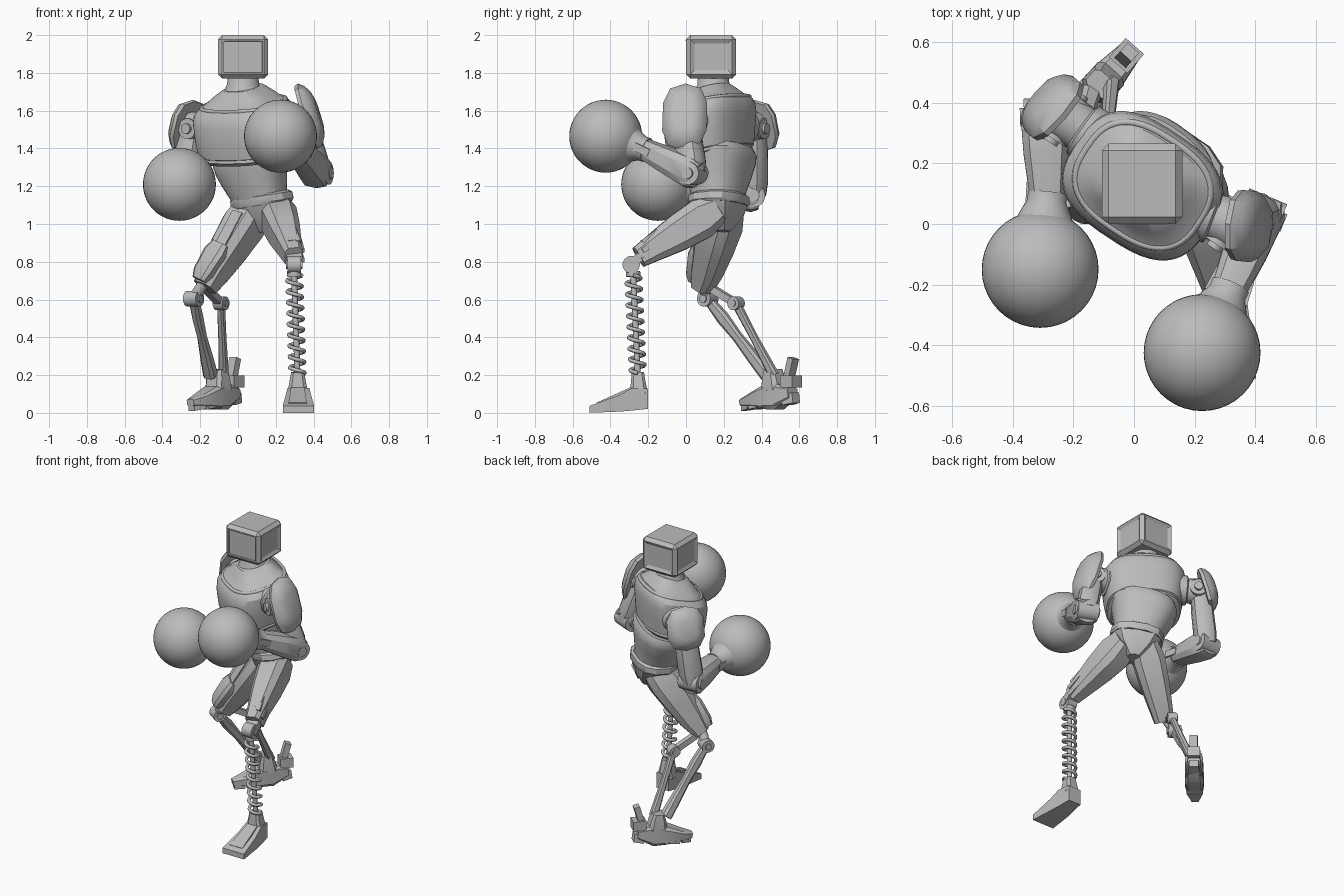
import bpy, bmesh, math
from mathutils import Vector

if "Cube" in bpy.data.objects:
    bpy.data.objects.remove(bpy.data.objects["Cube"], do_unlink=True)

grey = bpy.data.materials.new("plain_grey")
grey.use_nodes = True
grey.diffuse_color = (0.5, 0.5, 0.5, 1)
grey.node_tree.nodes["Principled BSDF"].inputs["Base Color"].default_value = (0.5, 0.5, 0.5, 1)


def finish(name, bm, angle=32):
    bmesh.ops.recalc_face_normals(bm, faces=bm.faces)
    mesh = bpy.data.meshes.new(name)
    bm.to_mesh(mesh)
    bm.free()
    mesh.materials.append(grey)
    mesh.shade_smooth()
    mesh.set_sharp_from_angle(angle=math.radians(angle))
    bpy.context.collection.objects.link(bpy.data.objects.new(name, mesh))


def loft(name, start, end, stations, n=8, power=4, side=(1, 0, 0)):
    """Stations: (t, half width, half depth, offset width, offset depth)."""
    a, b = Vector(start), Vector(end)
    w = (b - a).normalized()
    u = Vector(side)
    u = (u - w * u.dot(w)).normalized()
    v = w.cross(u)
    bm = bmesh.new()
    rings = []
    for st in stations:
        t, hw, hd, ou, ov = (tuple(st) + (0, 0))[:5]
        ring = []
        for i in range(n):
            ang = 2 * math.pi * (i + 0.5) / n
            c, s = math.cos(ang), math.sin(ang)
            x = math.copysign(abs(c) ** (2 / power), c) * hw + ou
            y = math.copysign(abs(s) ** (2 / power), s) * hd + ov
            ring.append(bm.verts.new(a + (b - a) * t + u * x + v * y))
        rings.append(ring)
    for lo, hi in zip(rings, rings[1:]):
        for i in range(n):
            j = (i + 1) % n
            bm.faces.new((lo[i], lo[j], hi[j], hi[i]))
    bm.faces.new(rings[0])
    bm.faces.new(rings[-1])
    finish(name, bm)


def box(name, start, end, hw, hd, side=(1, 0, 0)):
    loft(name, start, end, [(0, hw, hd), (1, hw, hd)], 4, 20, side)


def rod(name, start, end, r):
    d = end - start
    side = (0, 0, 1) if abs(d.z) < 0.5 * d.length else (1, 0, 0)
    loft(name, start, end, [(0, r, r), (1, r, r)], 20, 2, side)


def pivot(name, centre, axis, r, half):
    c, d = Vector(centre), Vector(axis).normalized() * half
    rod(name, c - d, c + d, r)
    rod(name + "_cap", c - d * 1.2, c + d * 1.2, r * 0.5)


def ball(name, centre, r):
    bm = bmesh.new()
    bmesh.ops.create_uvsphere(bm, u_segments=40, v_segments=24, radius=r)
    bmesh.ops.translate(bm, verts=bm.verts, vec=centre)
    finish(name, bm)


def wire(name, points, r, cyclic=False):
    curve = bpy.data.curves.new(name, "CURVE")
    curve.dimensions = "3D"
    curve.bevel_depth = r
    curve.bevel_resolution = 2
    curve.use_fill_caps = True
    sp = curve.splines.new("POLY")
    sp.points.add(len(points) - 1)
    for p, co in zip(sp.points, points):
        p.co = (*co, 1)
    sp.use_cyclic_u = cyclic
    sp.use_smooth = True
    curve.materials.append(grey)
    bpy.context.collection.objects.link(bpy.data.objects.new(name, curve))


# Torso is turned so that its left shoulder leads
ACROSS = Vector((0.83, -0.55, 0))
BACK = Vector((0.55, 0.83, 0))
UP = Vector((0, 0, 1))
MID = Vector((0.047, 0.155, 0))

# Head: chamfered box with shallow sunken panels on its sides
bm = bmesh.new()
bmesh.ops.create_cube(bm, size=1)
for v in bm.verts:
    v.co = Vector((0.027, 0.133, 1.885)) + Vector((v.co.x * 0.265, v.co.y * 0.265, v.co.z * 0.23))
bmesh.ops.bevel(bm, geom=bm.edges[:], offset=0.022, segments=1, affect="EDGES")
big = [f for f in bm.faces if f.calc_area() > 0.02 and abs(f.normal.z) < 0.5]
screen = [f for f in big if f.normal.y < -0.5]
sides = [f for f in big if f.normal.y > -0.5]
bmesh.ops.inset_individual(bm, faces=screen, thickness=0.012)
bmesh.ops.inset_individual(bm, faces=screen, thickness=0.003, depth=-0.008)
bmesh.ops.inset_individual(bm, faces=sides, thickness=0.004)
bmesh.ops.inset_individual(bm, faces=sides, thickness=0.026, depth=-0.01)
finish("head", bm, 15)
box("visor_slot", (-0.05, 0.002, 1.972), (0.11, 0.002, 1.972), 0.003, 0.004, UP)

# Neck, then a chest tipped forward so its rims dip at the front
NECK = Vector((0.027, 0.145, 0))
loft("neck", NECK + UP * 1.62, NECK + UP * 1.8,
     [(0, .15, .14), (.35, .115, .11), (.65, .086, .086), (1, .078, .08)], 32, 2, ACROSS)
TIP = (UP - BACK * 0.25).normalized()
BASE = MID + UP * 1.35
loft("chest", BASE, BASE + TIP * 0.37,
     [(0, .205, .168, 0, -.02), (.05, .228, .186, 0, -.018), (.09, .225, .184, 0, -.015), (.1, .236, .192, 0, -.015),
      (.3, .25, .204, 0, -.005), (.55, .261, .212, 0, .015), (.68, .258, .207, 0, .026), (.75, .238, .192, 0, .035),
      (.79, .222, .178, 0, .04), (.8, .208, .166, 0, .04), (.9, .16, .135, 0, .045), (1, .1, .1, 0, .055)],
     44, 2.8, ACROSS)
ring = []
for i in range(48):
    c, s = math.cos(i * math.pi / 24), math.sin(i * math.pi / 24)
    c, s = (math.copysign(abs(q) ** 0.75, q) for q in (c, s))
    ring.append(BASE + TIP * 0.285 + ACROSS * c * 0.222 + (BACK + UP * 0.25) * (s * 0.176 + 0.038))
wire("collar", ring, 0.012, True)

# Abdomen leans across to the hips
loft("abdomen", MID + UP * 1.38, (0.13, 0.175, 1.1),
     [(0, .2, .165, 0, -.022), (.1, .212, .172, 0, -.024), (.25, .202, .168, -.005, -.02),
      (.5, .178, .152, -.005, -.01), (.8, .15, .13), (1, .14, .12)], 36, 2.4, ACROSS)
HIP = Vector((0.125, 0.175, 1.13))
TILT = Vector((-0.16, 0.0, 1)).normalized()
loft("belt", HIP - TILT * 0.03, HIP + TILT * 0.03,
     [(0, .165, .135), (.2, .175, .14), (.8, .17, .14), (1, .15, .125)], 12, 2.5, ACROSS)
loft("pelvis", HIP - TILT * 0.02, HIP + Vector((0.025, 0, -0.17)),
     [(0, .16, .13), (.5, .12, .11), (1, .04, .06)], 10, 3, ACROSS)

# Left thigh with raised rails, and the sprung shin below
loft("left_thigh", (0.2, 0.16, 1.075), (0.295, -0.25, 0.825),
     [(0, .088, .08), (.2, .096, .112), (.5, .084, .1), (.85, .06, .072), (1, .05, .06)], 8, 3.5)
for k, (dx, dz) in enumerate(((-.035, .095), (.04, .095), (.08, .03), (.08, -.045))):
    box("left_thigh_rail_%d" % k, (0.203 + dx, 0.07, 1.02 + dz), (0.298 + dx * .5, -0.23, 0.838 + dz * .68), .014, .014)
pivot("left_knee", (0.297, -0.29, 0.785), (1, 0, 0), 0.046, 0.036)
box("left_knee_fork", (0.3, -0.23, 0.835), (0.297, -0.29, 0.79), 0.042, 0.025)
TOP, FOOT = Vector((0.297, -0.28, 0.75)), Vector((0.315, -0.255, 0.2))
rod("spring_core", TOP, FOOT, 0.016)
rod("spring_top_cap", TOP, TOP.lerp(FOOT, 0.05), 0.038)
coil = []
for i in range(9 * 20 + 1):
    a = i * math.pi / 10
    coil.append(TOP.lerp(FOOT, 0.04 + 0.94 * i / 180) + Vector((math.cos(a), math.sin(a), 0)) * 0.039)
wire("shin_spring", coil, 0.0105)

# Left foot: wedge shoe, ankle block and ridge
loft("left_foot", (0.32, -0.2, 0), (0.32, -0.51, 0),
     [(0, .048, .055, 0, .075), (.28, .06, .062, 0, .072), (.5, .07, .045, 0, .05), (1, .086, .019, 0, .019)], 4, 20)
loft("left_ankle", (0.316, -0.25, 0.1), (0.316, -0.255, 0.215), [(0, .058, .05), (.7, .042, .038), (1, .036, .034)], 8, 4)
loft("left_foot_ridge", (0.316, -0.27, 0.125), (0.316, -0.47, 0.045), [(0, .036, .02), (1, .05, .01)], 4, 20)

# Right thigh with knee plate
loft("right_thigh", (0.085, 0.205, 1.08), (-0.175, 0.088, 0.665),
     [(0, .085, .1), (.2, .105, .112), (.5, .094, .1), (.8, .076, .08), (1, .064, .055)], 8, 3.5, ACROSS)
loft("right_knee_plate", (-0.085, 0.085, 0.89), (-0.2, 0.055, 0.7),
     [(0, .055, .04), (.25, .07, .052), (.8, .06, .05), (1, .045, .035)], 8, 4, ACROSS)
box("right_thigh_rail", (0.005, 0.11, 1.06), (-0.09, 0.065, 0.88), 0.035, 0.018, ACROSS)

# Right shin: twin linked struts
pivot("right_knee", (-0.235, 0.115, 0.605), ACROSS, 0.042, 0.04)
rod("right_knee_link", Vector((-0.18, 0.09, 0.69)), Vector((-0.235, 0.115, 0.605)), 0.03)
loft("front_strut", (-0.235, 0.115, 0.605), (-0.145, 0.43, 0.2),
     [(0, .026, .024), (.25, .024, .036), (.5, .022, .028), (.8, .032, .034), (1, .036, .036)], 8, 3, ACROSS)
box("rear_link", (-0.19, 0.1, 0.68), (-0.09, 0.265, 0.58), 0.02, 0.02, ACROSS)
pivot("rear_joint", (-0.09, 0.265, 0.58), ACROSS, 0.036, 0.03)
loft("rear_strut", (-0.09, 0.265, 0.58), (-0.075, 0.465, 0.2), [(0, .018, .024), (.5, .02, .02), (1, .024, .028)], 8, 3, ACROSS)

# Right foot: segmented sole, tapered upper, heel blocks and tab
HEEL, TOE = Vector((-0.002, 0.582, 0)), Vector((-0.255, 0.295, 0))
SIDE = Vector((0.74, -0.67, 0))


def along(t, z):
    return HEEL.lerp(TOE, t) + UP * z


for k, (w0, w1) in enumerate(((.03, .042), (.045, .053), (.055, .058), (.057, .052), (.048, .022))):
    t = k * 0.2
    loft("sole_pad_%d" % k, along(t, 0.08 - 0.04 * t), along(t + 0.17, 0.07 - 0.038 * t),
         [(0, w0, .028), (1, w1, .03)], 4, 20, SIDE)
loft("right_foot_upper", along(0.06, 0.105), along(0.99, 0.055),
     [(0, .042, .03), (.3, .058, .075), (.55, .062, .06), (.8, .052, .033), (1, .025, .018)], 8, 5, SIDE)
loft("right_ankle", along(0.4, 0.12), along(0.42, 0.23), [(0, .06, .065), (.6, .058, .05), (1, .05, .035)], 8, 4, SIDE)
box("heel_block", along(-0.02, 0.165), along(0.2, 0.165), 0.042, 0.033, SIDE)
box("heel_tab", along(0.14, 0.17), along(0.05, 0.29), 0.026, 0.02, SIDE)


# Arms: joint, pad, upper arm, elbow, forearm, cuff and round glove
def arm(tag, root, shoulder, pad_dir, pad, elbow, wrist, fist):
    root, shoulder, elbow, wrist, fist = map(Vector, (root, shoulder, elbow, wrist, fist))
    out = Vector(pad_dir).normalized()
    flat = Vector((-out.y, out.x, 0))
    loft(tag + "_shoulder", root, shoulder, [(0, .1, .1), (.45, .095, .095), (.5, .078, .078), (1, .085, .085)], 20, 2, UP)
    pivot(tag + "_shoulder_pivot", shoulder - out * 0.02, BACK, 0.055, 0.08)
    w, h = pad
    base = shoulder + out * 0.02
    loft(tag + "_shoulder_pad", base, base + out * 0.08,
         [(0, w * .97, h * .97), (.25, w, h), (.6, w * .88, h * .88), (.87, w * .68, h * .68), (1, w * .45, h * .45)],
         10, 2.7, flat)
    loft(tag + "_upper_arm", shoulder, elbow, [(0, .06, .06), (.35, .072, .07), (.8, .076, .072), (1, .065, .065)], 12, 2.6, BACK)
    fore = (wrist - elbow).normalized()
    hinge = fore.cross(UP).normalized()
    pivot(tag + "_elbow", elbow, hinge, 0.062, 0.068)
    loft(tag + "_forearm", elbow - fore * 0.035, wrist,
         [(0, .068, .072), (.12, .082, .088), (.5, .077, .077), (.93, .062, .06), (1, .056, .055)], 10, 2.8, hinge)
    loft(tag + "_cuff", wrist - fore * 0.02, fist,
         [(0, .068, .066), (.12, .068, .066), (.35, .095, .095), (.55, .14, .14), (.75, .168, .168)], 32, 2, hinge)
    for k in (-1, 1):
        box("%s_cuff_tab_%d" % (tag, k), wrist + hinge * k * .058 - fore * .06, wrist + hinge * k * .066 + fore * .03, .01, .022, hinge)
    ball(tag + "_glove", fist, 0.193)


arm("left", (0.2, 0.05, 1.55), (0.335, -0.003, 1.555), (0.95, -0.1, 0.3), (.122, .185),
    (0.42, 0.035, 1.27), (0.31, -0.225, 1.4), (0.225, -0.425, 1.465))
arm("right", (-0.11, 0.27, 1.52), (-0.24, 0.362, 1.51), (-0.72, 0.62, 0.28), (.125, .142),
    (-0.295, 0.355, 1.15), (-0.285, 0.08, 1.18), (-0.31, -0.15, 1.21))
